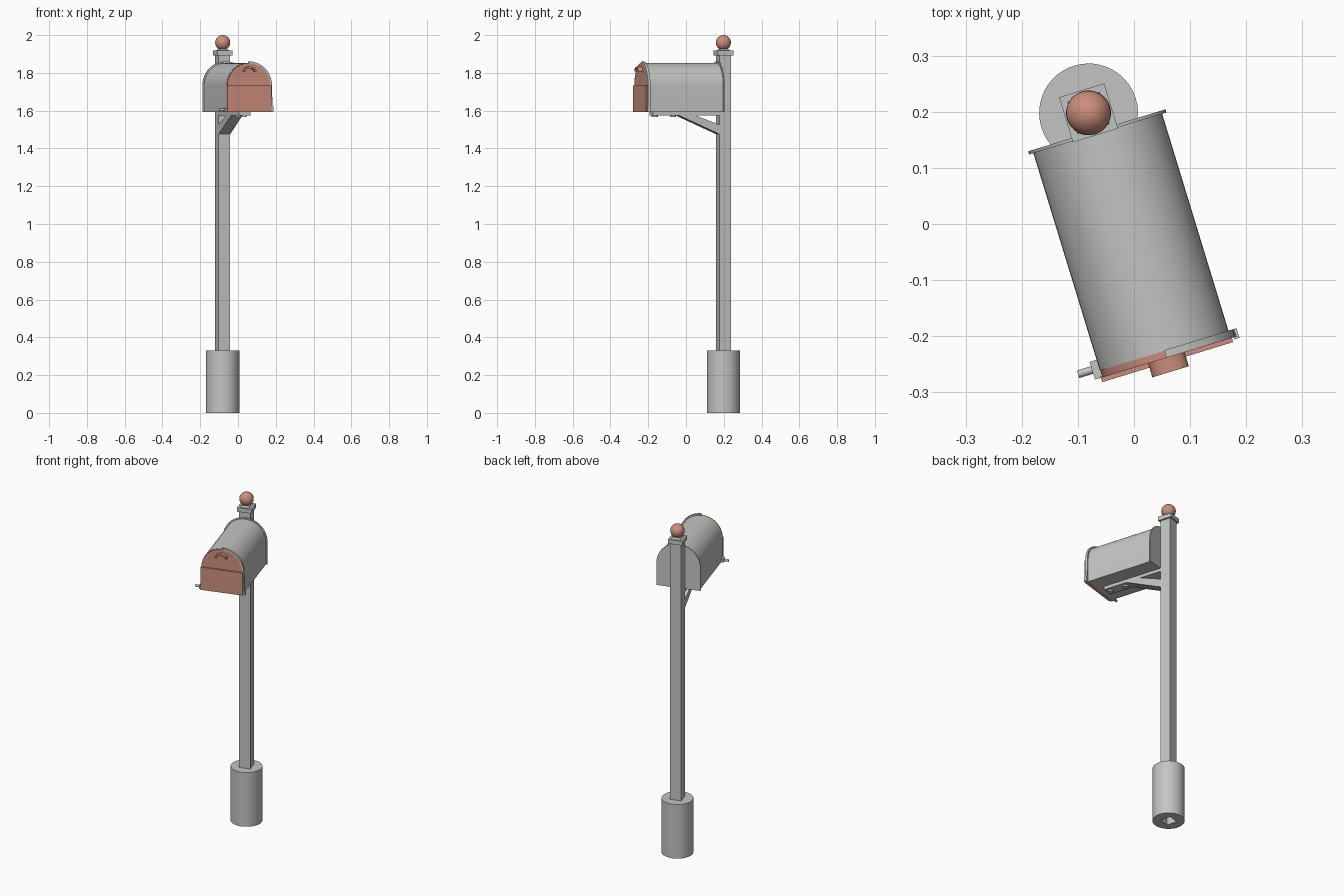
import bpy, bmesh, math
from mathutils import Matrix, Vector

if "Cube" in bpy.data.objects:
    bpy.data.objects.remove(bpy.data.objects["Cube"])

# Whole mailbox is turned slightly about the post axis
PLACE = Matrix.Translation((-0.081, 0.198, 0)) @ Matrix.Rotation(math.radians(17), 4, 'Z')
BOX_X = 0.005      # sideways centre of the box
SPRING = 1.733     # height where the arch begins
BOTTOM = 1.594


def material(name, rgb):
    m = bpy.data.materials.new(name)
    m.diffuse_color = (*rgb, 1)
    m.use_nodes = True
    m.node_tree.nodes["Principled BSDF"].inputs["Base Color"].default_value = m.diffuse_color
    return m


GREY = material("light_grey", (0.54, 0.56, 0.54))
RED = material("faded_red", (0.60, 0.27, 0.20))


def finish(name, bm, mat, smooth=False):
    bmesh.ops.recalc_face_normals(bm, faces=bm.faces)
    bm.transform(PLACE)
    me = bpy.data.meshes.new(name)
    bm.to_mesh(me)
    bm.free()
    me.materials.append(mat)
    ob = bpy.data.objects.new(name, me)
    bpy.context.collection.objects.link(ob)
    if smooth:
        bpy.ops.object.select_all(action='DESELECT')
        ob.select_set(True)
        bpy.context.view_layer.objects.active = ob
        bpy.ops.object.shade_smooth_by_angle(angle=math.radians(35))
    return ob


def box(name, mat, x, y, z):
    """Block from (min, max) pairs."""
    bm = bmesh.new()
    size = Matrix.Diagonal((x[1] - x[0], y[1] - y[0], z[1] - z[0], 1))
    mid = Matrix.Translation((sum(x) / 2, sum(y) / 2, sum(z) / 2))
    bmesh.ops.create_cube(bm, size=1, matrix=mid @ size)
    return finish(name, bm, mat)


def rod(name, mat, centre, r, depth, axis='Z', r2=None, n=24, turn=0):
    bm = bmesh.new()
    rot = Matrix.Rotation(math.pi / 2, 4, 'Y') if axis == 'X' else Matrix.Rotation(turn, 4, 'Z')
    bmesh.ops.create_cone(bm, cap_ends=True, segments=n, radius1=r,
                          radius2=r if r2 is None else r2, depth=depth,
                          matrix=Matrix.Translation(centre) @ rot)
    return finish(name, bm, mat, n > 8)


def extrude(name, mat, outline, direction, smooth=False):
    """Prism from a flat outline of 3D points."""
    bm = bmesh.new()
    face = bm.faces.new([bm.verts.new(p) for p in outline])
    moved = bmesh.ops.extrude_face_region(bm, geom=[face], use_keep_orig=True)
    bmesh.ops.translate(bm, vec=Vector(direction),
                        verts=[v for v in moved['geom'] if isinstance(v, bmesh.types.BMVert)])
    return finish(name, bm, mat, smooth)


def arc(r, y, a0=0, a1=180, n=24, cz=SPRING, squash=1.0):
    return [(BOX_X + r * math.cos(t), y, cz + squash * r * math.sin(t))
            for t in (math.radians(a0 + (a1 - a0) * i / n) for i in range(n + 1))]


def arch(r, y, bottom=BOTTOM):
    return [(BOX_X + r, y, bottom)] + arc(r, y) + [(BOX_X - r, y, bottom)]


# Footing: cylinder whose underside has a square opening for the post
H = 0.032
bm = bmesh.new()
N = 48
low, high = [[bm.verts.new((0.088 * math.cos(2 * math.pi * i / N),
                            0.088 * math.sin(2 * math.pi * i / N), z))
              for i in range(N)] for z in (0, 0.33)]
for i in range(N):
    j = (i + 1) % N
    bm.faces.new((low[i], low[j], high[j], high[i]))
bm.faces.new(high)
hole = [bm.verts.new((sx * H, sy * H, 0)) for sx, sy in ((-1, -1), (1, -1), (1, 1), (-1, 1))]
edges = [bm.edges.get((low[i], low[(i + 1) % N])) for i in range(N)]
edges += [bm.edges.new((hole[i], hole[(i + 1) % 4])) for i in range(4)]
bmesh.ops.triangle_fill(bm, edges=edges, use_beauty=True)
# Sides of the opening
for i in range(4):
    a, b = hole[i], hole[(i + 1) % 4]
    up = [bm.verts.new((v.co.x, v.co.y, 0.33)) for v in (b, a)]
    bm.faces.new((a, b, *up))
bmesh.ops.remove_doubles(bm, verts=bm.verts, dist=1e-5)
finish("footing", bm, GREY, True)

# Post, cap and ball finial
box("post", GREY, (-H, H), (-H, H), (0.32, 1.895))
box("post_cap", GREY, (-0.042, 0.042), (-0.042, 0.042), (1.893, 1.918))
rod("cap_taper", GREY, (0, 0, 1.922), 0.042, 0.008, r2=0.03, n=4, turn=math.pi / 4)
bm = bmesh.new()
bmesh.ops.create_uvsphere(bm, u_segments=32, v_segments=16, radius=0.04,
                          matrix=Matrix.Translation((0, 0, 1.96)))
finish("ball_finial", bm, RED, True)

# Support arm, diagonal brace and bolt heads
box("support_arm", GREY, (-H, H), (-0.40, -H), (1.575, BOTTOM + 0.002))
extrude("brace", GREY, [(-H, -0.03, 1.475), (-H, -0.03, 1.525),
                        (-H, -0.17, 1.577), (-H, -0.26, 1.577)], (2 * H, 0, 0))
for y in (-0.38, -0.28):
    rod("bolt_head", GREY, (0, y, 1.571), 0.016, 0.010)

# Box body and back plate
extrude("box_body", GREY, arch(0.12, -0.445), (0, 0.408, 0), True)
extrude("back_plate", GREY, arch(0.128, -0.040), (0, 0.006, 0), True)

# Half rim around one side of the front
outer = [(BOX_X + 0.131, -0.458, BOTTOM)] + arc(0.128, -0.458, 0, 90, 14)
inner = [(BOX_X + 0.118, -0.458, BOTTOM)] + arc(0.118, -0.458, 0, 90, 14)
extrude("front_rim", GREY, outer + inner[::-1], (0, 0.014, 0), True)
box("rim_foot", GREY, (0.130, 0.140), (-0.462, -0.444), (BOTTOM, 1.622))

# Door with raised lower panel
extrude("door", RED, arch(0.119, -0.458), (0, 0.014, 0), True)
box("door_lower_panel", RED, (BOX_X - 0.122, BOX_X + 0.122), (-0.466, -0.455), (BOTTOM, 1.732))

# Arched door pull
pull = arc(0.034, -0.484, n=16, cz=1.808, squash=0.75) + \
    arc(0.026, -0.484, n=16, cz=1.808, squash=0.62)[::-1]
extrude("door_pull", RED, pull, (0, 0.028, 0), True)

# Hinge plate and pin on the other side
box("hinge_plate", GREY, (-0.128, -0.114), (-0.458, -0.425), (BOTTOM, 1.615))
rod("hinge_pin", GREY, (-0.138, -0.440, 1.604), 0.007, 0.032, axis='X', n=16)
